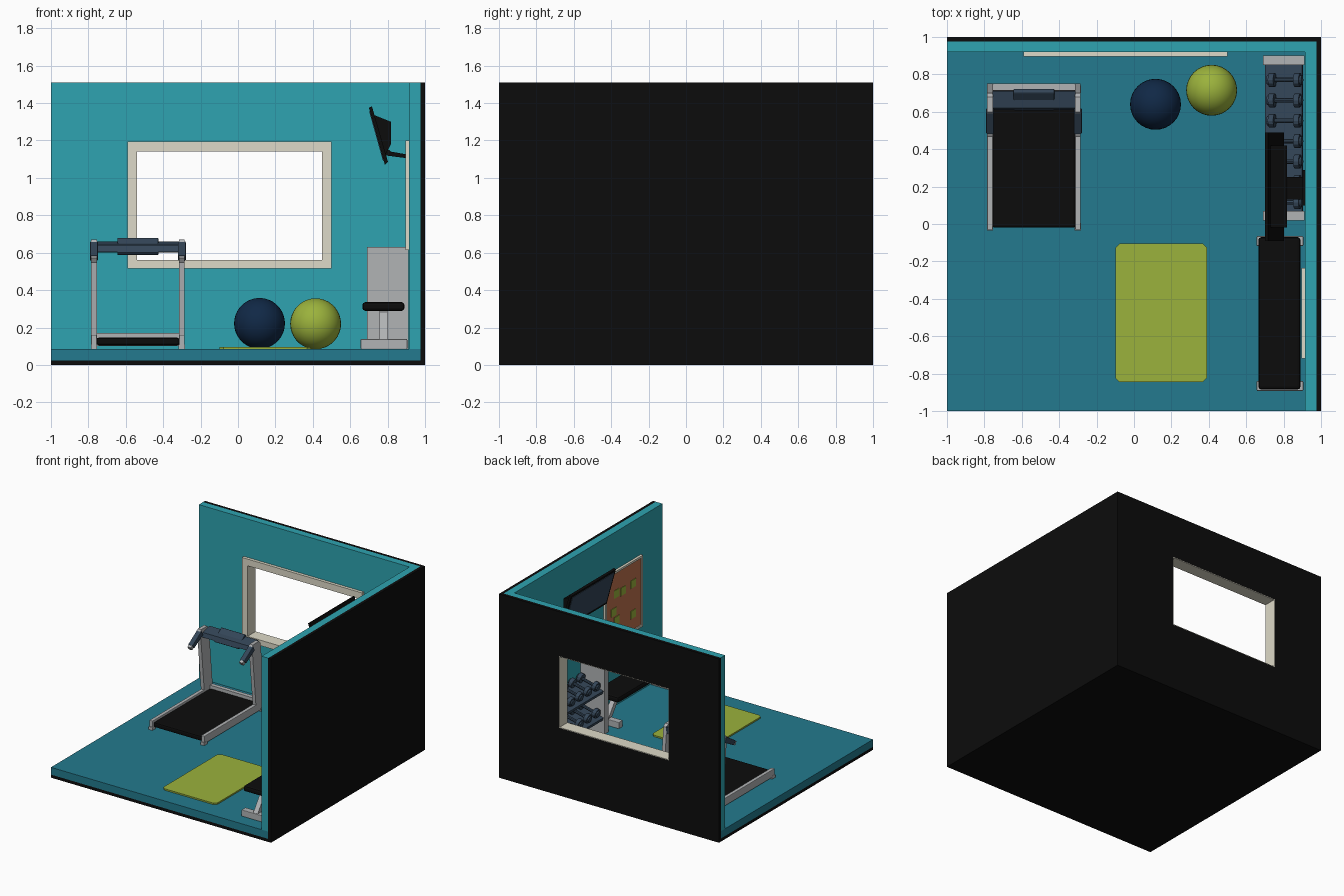
import bpy, bmesh, math
from mathutils import Matrix, Vector

if "Cube" in bpy.data.objects:
    bpy.data.objects.remove(bpy.data.objects["Cube"])


def material(name, rgb):
    m = bpy.data.materials.new(name)
    lin = [((c / 255 + 0.055) / 1.055) ** 2.4 if c > 10 else c / 255 / 12.92 for c in rgb]
    m.diffuse_color = (*lin, 1)
    m.use_nodes = True
    m.node_tree.nodes["Principled BSDF"].inputs["Base Color"].default_value = m.diffuse_color
    return m


BLACK = material("black", (12, 12, 12))
FLOOR = material("floor blue", (35, 122, 142))
WALL = material("wall teal", (46, 164, 177))
CREAM = material("cream", (222, 218, 200))
GREY = material("light grey", (177, 179, 181))
SLATE = material("slate", (52, 70, 88))
LIME = material("lime", (155, 178, 60))
NAVY = material("navy", (16, 40, 70))
CORK = material("cork", (190, 115, 78))

PLACE = {'x': lambda u, v, w: (w, u, v), 'y': lambda u, v, w: (u, w, v), 'z': lambda u, v, w: (u, v, w)}


def finish(name, bm, mat, bevel=0, segments=2):
    bmesh.ops.recalc_face_normals(bm, faces=bm.faces)
    mesh = bpy.data.meshes.new(name)
    bm.to_mesh(mesh)
    bm.free()
    mesh.materials.append(mat)
    ob = bpy.data.objects.new(name, mesh)
    bpy.context.collection.objects.link(ob)
    if bevel:
        mod = ob.modifiers.new("bevel", 'BEVEL')
        mod.width, mod.segments = bevel, segments
    return ob


def prism(name, pts, axis, a, b, mat, bevel=0, segments=2):
    """Extrude a profile along an axis from a to b."""
    bm = bmesh.new()
    lo, hi = ([bm.verts.new(PLACE[axis](u, v, w)) for u, v in pts] for w in (a, b))
    bm.faces.new(lo)
    bm.faces.new(hi)
    n = len(pts)
    for i in range(n):
        j = (i + 1) % n
        bm.faces.new((lo[i], lo[j], hi[j], hi[i]))
    return finish(name, bm, mat, bevel, segments)


def rect(u0, u1, v0, v1):
    return [(u0, v0), (u1, v0), (u1, v1), (u0, v1)]


def box(name, x, y, z, mat, bevel=0, segments=2):
    return prism(name, rect(*x, *y), 'z', *z, mat, bevel, segments)


def ring(name, outer, inner, axis, a, b, mat):
    """Rectangular frame with a rectangular opening."""
    bm = bmesh.new()
    v = [[bm.verts.new(PLACE[axis](p, q, w)) for p, q in rect(*r)]
         for w in (a, b) for r in (outer, inner)]
    o0, i0, o1, i1 = v
    for i in range(4):
        j = (i + 1) % 4
        for s, t in ((o0, i0), (o1, i1), (o0, o1), (i0, i1)):
            bm.faces.new((s[i], s[j], t[j], t[i]))
    return finish(name, bm, mat)


# Room shell: black outside, teal inside
HOLE = (-0.54, 0.45, 0.56, 1.14)
CUT = (-0.545, 0.455, 0.555, 1.145)
box("floor_base", (-1, 0.975), (-1, 0.975), (0, 0.025), BLACK)
box("right_wall_outer", (0.975, 1), (-1, 0.975), (0, 1.51), BLACK)
ring("back_wall_outer", (-1, 1, 0, 1.51), CUT, 'y', 0.975, 1, BLACK)
box("floor", (-1, 0.975), (-1, 0.975), (0.025, 0.085), FLOOR)
box("right_wall_inner", (0.915, 0.975), (-1, 0.92), (0.085, 1.51), WALL)
ring("back_wall_inner", (-1, 0.975, 0.085, 1.51), CUT, 'y', 0.92, 0.975, WALL)

# Window frame and lining
ring("window_frame", (-0.59, 0.50, 0.515, 1.195), HOLE, 'y', 0.895, 0.92, CREAM)
ring("window_lining", CUT, HOLE, 'y', 0.92, 1, CREAM)

# Treadmill
box("treadmill_belt", (-0.757, -0.313), (-0.02, 0.72), (0.105, 0.146), BLACK, 0.012)
box("treadmill_back_bar", (-0.757, -0.313), (0.715, 0.75), (0.10, 0.17), GREY)
for side, x in (("left", -0.785), ("right", -0.315)):
    xs = (x, x + 0.03)
    box(f"treadmill_{side}_rail", xs, (-0.03, 0.75), (0.097, 0.16), GREY, 0.004)
    for y in (-0.035, 0.70):
        box(f"treadmill_{side}_foot", (x - 0.002, x + 0.032), (y, y + 0.04), (0.085, 0.11), GREY)
    prism(f"treadmill_{side}_upright", [(0.64, 0.155), (0.75, 0.155), (0.70, 0.65), (0.68, 0.67),
          (0.60, 0.67), (0.59, 0.655)], 'x', *xs, GREY)
    prism(f"treadmill_{side}_handle", [(0.48, 0.585), (0.505, 0.555), (0.62, 0.62), (0.60, 0.662)],
          'x', x - 0.006, x + 0.036, SLATE, 0.005)
    prism(f"treadmill_{side}_handle_tip", [(0.465, 0.572), (0.483, 0.545), (0.51, 0.56), (0.492, 0.59)],
          'x', x, x + 0.03, GREY)
prism("treadmill_crossbar", [(0.61, 0.605), (0.70, 0.60), (0.71, 0.66), (0.62, 0.64)],
      'x', -0.757, -0.313, SLATE)
prism("treadmill_console", [(0.605, 0.60), (0.63, 0.585), (0.725, 0.66), (0.70, 0.682)],
      'x', -0.645, -0.425, SLATE, 0.006)

# Exercise balls
for name, pos, mat in (("navy_ball", (0.115, 0.64, 0.222), NAVY), ("lime_ball", (0.415, 0.715, 0.22), LIME)):
    bm = bmesh.new()
    bmesh.ops.create_uvsphere(bm, u_segments=32, v_segments=18, radius=0.136,
                              matrix=Matrix.Translation(pos))
    for f in bm.faces:
        f.smooth = True
    finish(name, bm, mat)

# Yoga mat with clipped corners
c = 0.022
x0, x1, y0, y1 = -0.10, 0.39, -0.845, -0.105
prism("mat", [(x0 + c, y0), (x1 - c, y0), (x1, y0 + c), (x1, y1 - c), (x1 - c, y1), (x0 + c, y1),
      (x0, y1 - c), (x0, y0 + c)], 'z', 0.085, 0.097, LIME)

# Dumbbell rack
for side, y in (("front", 0.02), ("back", 0.85)):
    box(f"rack_{side}_panel", (0.69, 0.912), (y, y + 0.05), (0.085, 0.63), GREY)


def dumbbell_mesh():
    bm = bmesh.new()
    turn = Matrix.Rotation(math.pi / 2, 4, 'Y')
    for x, r, d, n in ((0, 0.012, 0.15, 8), (-0.07, 0.037, 0.03, 12), (0.07, 0.037, 0.03, 12),
                       (-0.09, 0.025, 0.012, 12), (0.09, 0.025, 0.012, 12)):
        bmesh.ops.create_cone(bm, cap_ends=True, segments=n, radius1=r, radius2=r, depth=d,
                              matrix=Matrix.Translation((x, 0, 0)) @ turn)
    return finish("dumbbell", bm, SLATE)


tilt = math.radians(-14)
proto = dumbbell_mesh()
for level, z in (("lower", 0.23), ("upper", 0.45)):
    shelf = box(f"rack_{level}_shelf", (-0.102, 0.102), (0.07, 0.85), (-0.012, 0.012), SLATE)
    shelf.location = (0.803, 0, z)
    shelf.rotation_euler.y = tilt
    for i in range(7):
        d = proto if (level, i) == ("lower", 0) else proto.copy()
        if d is not proto:
            bpy.context.collection.objects.link(d)
        d.name = f"{level}_dumbbell_{i + 1}"
        d.location = (0.806, 0.77 - 0.109 * i, z + 0.05)
        d.rotation_euler.y = tilt

# Bench
box("bench_pad", (0.665, 0.89), (-0.885, -0.07), (0.289, 0.336), BLACK, 0.016)
box("bench_beam", (0.757, 0.798), (-0.78, -0.18), (0.255, 0.292), GREY)
for name, ya, yb, yt in (("front", -0.892, -0.84, -0.75), ("back", -0.117, -0.065, -0.21)):
    box(f"bench_{name}_foot", (0.656, 0.905), (ya, yb), (0.085, 0.138), GREY, 0.004)
    ym = (ya + yb) / 2
    prism(f"bench_{name}_leg", [(ym - 0.024, 0.13), (ym + 0.024, 0.13), (yt + 0.024, 0.29),
          (yt - 0.024, 0.29)], 'x', 0.757, 0.798, GREY)

# Wall television, tilted down
top, low = Vector((0.70, 1.375)), Vector((0.785, 1.07))
n = Vector((-0.963, -0.268))
prism("television_panel", [top, (0.716, 1.383), (0.802, 1.085), low], 'y', -0.09, 0.49, BLACK)
prism("television_hub", [(0.73, 1.335), (0.818, 1.30), (0.818, 1.18), (0.785, 1.12)],
      'y', -0.02, 0.42, BLACK)
a, b = top.lerp(low, 0.06), top.lerp(low, 0.92)
prism("television_screen", [a + n * 0.004, b + n * 0.004, b - n * 0.002, a - n * 0.002],
      'y', -0.07, 0.47, SLATE)
prism("television_arm", [(0.785, 1.165), (0.79, 1.12), (0.905, 1.105), (0.905, 1.125), (0.82, 1.14)],
      'y', 0.13, 0.25, BLACK)
box("television_wall_plate", (0.9, 0.916), (0.10, 0.29), (1.08, 1.15), BLACK)

# Cork board with notes
ring("board_frame", (-0.72, -0.235, 0.615, 1.20), (-0.703, -0.252, 0.632, 1.183), 'x', 0.895, 0.916, CREAM)
box("board_cork", (0.903, 0.916), (-0.703, -0.252), (0.632, 1.183), CORK)
for i, (y, z) in enumerate([(-0.60, 1.01), (-0.47, 1.0), (-0.385, 1.01), (-0.35, 0.87), (-0.39, 0.79),
                            (-0.60, 0.76)]):
    box(f"note_{i + 1}", (0.899, 0.904), (y - 0.033, y + 0.033), (z - 0.032, z + 0.032), LIME)
